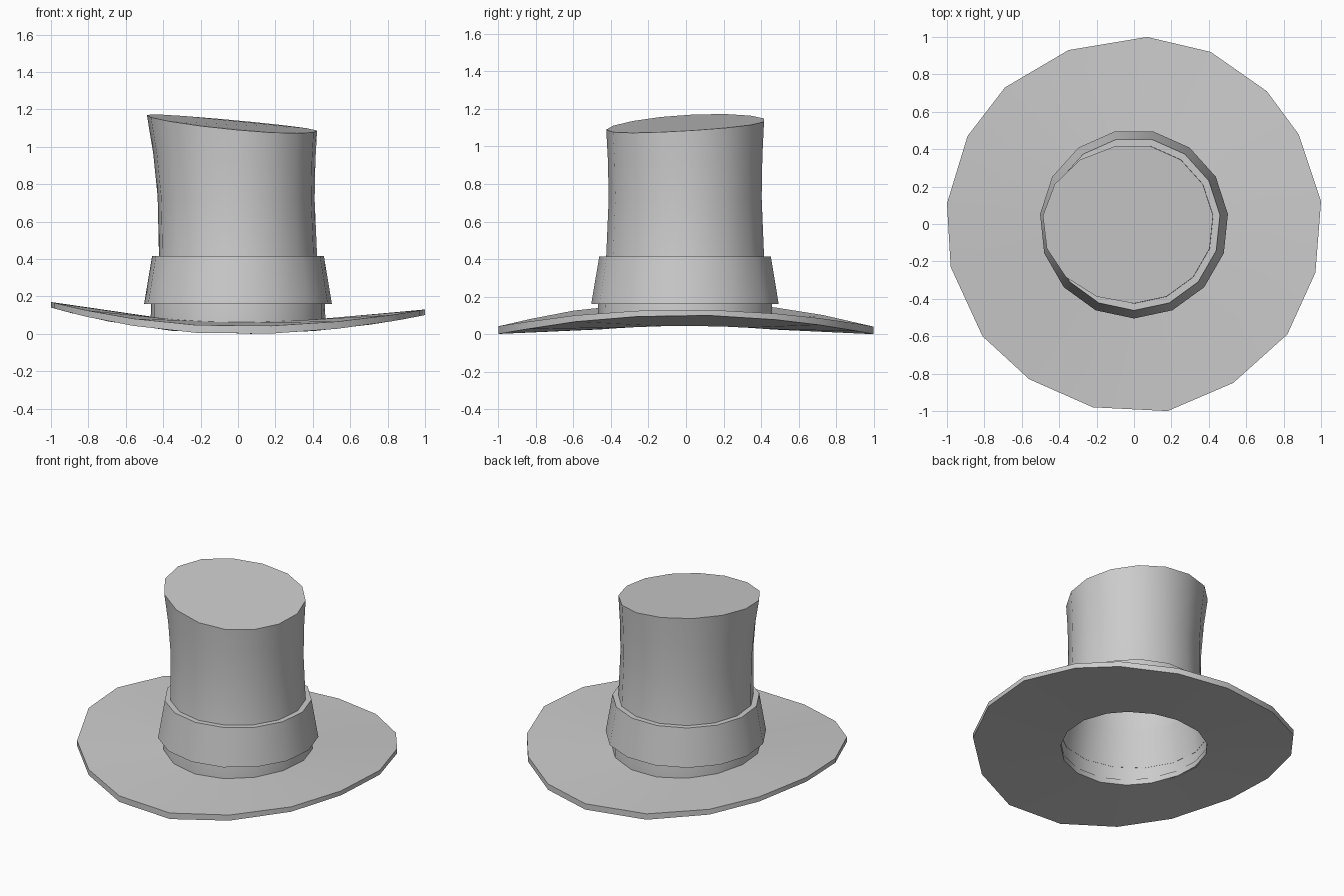
import bpy, bmesh
from math import sin, cos, radians, hypot, tau

if "Cube" in bpy.data.objects:
    bpy.data.objects.remove(bpy.data.objects["Cube"])

SIDES = 15


def ring(bm, points):
    return [bm.verts.new(p) for p in points]


def skin(bm, loops, closed=False):
    """Join successive vertex loops with quads."""
    pairs = list(zip(loops, loops[1:]))
    if closed:
        pairs.append((loops[-1], loops[0]))
    for a, b in pairs:
        n = len(a)
        for i in range(n):
            j = (i + 1) % n
            bm.faces.new((a[i], a[j], b[j], b[i]))


def finish(bm, name):
    bmesh.ops.recalc_face_normals(bm, faces=bm.faces)
    mesh = bpy.data.meshes.new(name)
    bm.to_mesh(mesh)
    bm.free()
    ob = bpy.data.objects.new(name, mesh)
    bpy.context.collection.objects.link(ob)
    bpy.ops.object.select_all(action='DESELECT')
    ob.select_set(True)
    bpy.context.view_layer.objects.active = ob
    bpy.ops.object.shade_smooth_by_angle(angle=radians(30))
    return ob


def circle(r, z):
    return [(r * cos(tau * i / SIDES - tau / 4), r * sin(tau * i / SIDES - tau / 4), z)
            for i in range(SIDES)]


# Brim: uneven outline, sides curled up, left more than right
OUTLINE = [(0.07, 1.0), (-0.35, 0.93), (-0.69, 0.73), (-0.89, 0.47), (-1.0, 0.11),
           (-0.98, -0.23), (-0.81, -0.60), (-0.56, -0.83), (-0.22, -0.98), (0.18, -1.0),
           (0.53, -0.85), (0.82, -0.59), (0.97, -0.26), (1.0, 0.12), (0.88, 0.48),
           (0.71, 0.71), (0.41, 0.92)]
HOLE = [(0.46 * x / hypot(x, y), 0.46 * y / hypot(x, y)) for x, y in OUTLINE]


def curl(x):
    return 0.04 + (0.13 if x < 0 else 0.09) * x * x


bm = bmesh.new()
skin(bm, [
    ring(bm, [(x, y, curl(x) + 0.022) for x, y in HOLE]),
    ring(bm, [(x, y, curl(x)) for x, y in OUTLINE]),
    ring(bm, [(x, y, max(0, curl(x) - 0.042 + 0.012 * x * x)) for x, y in OUTLINE]),
    ring(bm, [(x, y, curl(x) - 0.015) for x, y in HOLE]),
], closed=True)
finish(bm, "brim")

# Crown: open tube, pinched at the waist, leaning out to the left under a slanted top
PROFILE = [(0.47, 0.05), (0.468, 0.16), (0.425, 0.42), (0.412, 0.72), (0.416, 0.93), (0.425, 1.10)]
bm = bmesh.new()
loops = []
for r, z in PROFILE:
    t = max(0, (z - 0.42) / 0.68)
    pts = []
    for x, y, _ in circle(r, z):
        slant = 0.015 - 0.10 * x + 0.06 * y + 0.06 * x * x
        flare = 0.065 * t * t * max(0, -x / r) + 0.015 * min(1, t * 2) * max(0, -x / r) * (1 - t)
        pts.append((x - flare, y, z + slant * t * t))
    loops.append(ring(bm, pts))
skin(bm, loops)
bm.faces.new(loops[-1])
finish(bm, "crown")

# Hat band: tapered ring around the base of the crown
bm = bmesh.new()
skin(bm, [ring(bm, circle(r, z)) for r, z in
          [(0.505, 0.16), (0.462, 0.415), (0.424, 0.415), (0.467, 0.16)]], closed=True)
finish(bm, "hat_band")
